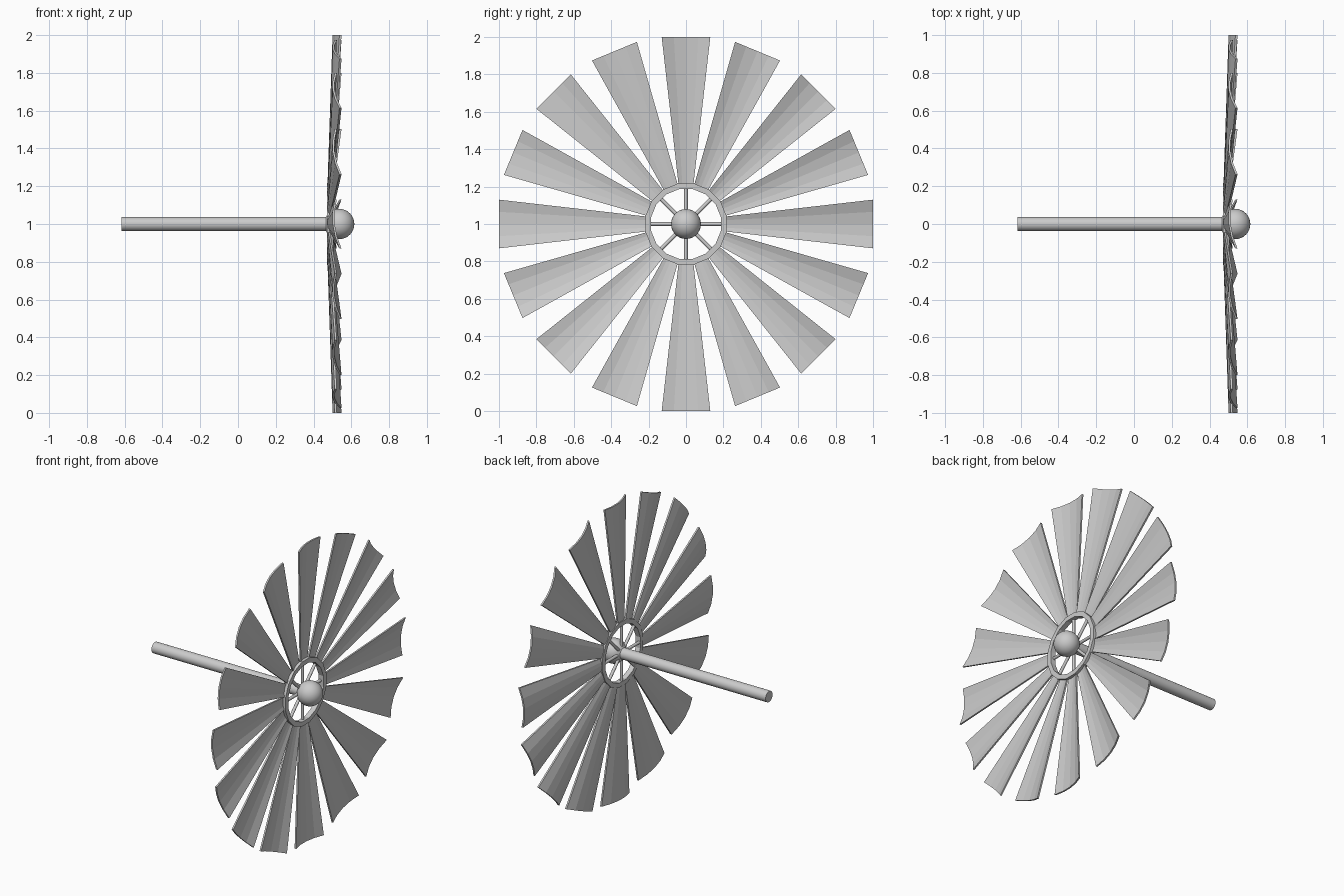
import bpy, math
from mathutils import Vector, Matrix

if "Cube" in bpy.data.objects:
    bpy.data.objects.remove(bpy.data.objects["Cube"])

CZ = 1.0      # height of the rotor axis
N = 16        # blades


def make(name, verts, faces):
    me = bpy.data.meshes.new(name)
    me.from_pydata(verts, [], faces)
    ob = bpy.data.objects.new(name, me)
    bpy.context.collection.objects.link(ob)
    return ob


def smooth(ob):
    bpy.ops.object.select_all(action='DESELECT')
    bpy.context.view_layer.objects.active = ob
    ob.select_set(True)
    bpy.ops.object.shade_smooth_by_angle(angle=math.radians(40))


def rod(name, a, b, r, sides):
    a, b = Vector(a), Vector(b)
    bpy.ops.mesh.primitive_cylinder_add(vertices=sides, radius=r, depth=(b - a).length,
                                        location=(a + b) / 2)
    ob = bpy.context.object
    ob.name = name
    ob.rotation_euler = (b - a).to_track_quat('Z', 'Y').to_euler()
    smooth(ob)
    return ob


# Shaft along the axis and round hub cap
rod("shaft", (-0.618, 0, CZ), (0.53, 0, CZ), 0.037, 32)
bpy.ops.mesh.primitive_uv_sphere_add(segments=32, ring_count=16, radius=0.08,
                                     location=(0.536, 0, CZ))
hub = bpy.context.object
hub.name = "hub_cap"
smooth(hub)

# Faceted hub ring with a rectangular section
verts, faces = [], []
section = [(0.470, 0.190), (0.470, 0.221), (0.505, 0.221), (0.505, 0.190)]
for i in range(N):
    t = 2 * math.pi * (i + 0.5) / N
    verts += [(x, r * math.cos(t), CZ + r * math.sin(t)) for x, r in section]
    for k in range(4):
        j, m = (i + 1) % N, (k + 1) % 4
        faces.append((4 * i + k, 4 * i + m, 4 * j + m, 4 * j + k))
make("hub_ring", verts, faces)

# Spokes
for i in range(8):
    t = math.pi / 4 * i
    rod(f"spoke_{i + 1}", (0.48, 0, CZ),
        (0.48, 0.2 * math.cos(t), CZ + 0.2 * math.sin(t)), 0.01, 12)

# Blade: cupped, pitched section widening from root to tip (points along +y)
M = 5
THICK = 0.011
verts, faces = [], []
for r, half, base in ((0.212, 0.04, 0.474), (1.0, 0.13, 0.501)):
    k = half / 0.13
    for off in (0, THICK):
        for i in range(M):
            u = -1 + 2 * i / (M - 1)
            verts.append((base + k * (0.0125 * u + 0.0235 * u * u) + off, r, half * u))
for i in range(M - 1):
    b, f, tb, tf = i, M + i, 2 * M + i, 3 * M + i
    faces += [(b, b + 1, tb + 1, tb), (f, tf, tf + 1, f + 1),
              (b, f, f + 1, b + 1), (tb, tb + 1, tf + 1, tf)]
faces += [(0, 2 * M, 3 * M, M), (M - 1, 2 * M - 1, 4 * M - 1, 3 * M - 1)]
blade = make("blade_1", verts, faces)
blade.location.z = CZ

# Remaining blades share the mesh, turned about the axis
for i in range(1, N):
    ob = bpy.data.objects.new(f"blade_{i + 1}", blade.data)
    ob.location.z = CZ
    ob.rotation_euler.x = 2 * math.pi * i / N
    bpy.context.collection.objects.link(ob)

# Consistent outward normals
import bmesh
for name in ("blade_1", "hub_ring"):
    me = bpy.data.objects[name].data
    bm = bmesh.new()
    bm.from_mesh(me)
    bmesh.ops.recalc_face_normals(bm, faces=bm.faces)
    bm.to_mesh(me)
    bm.free()
